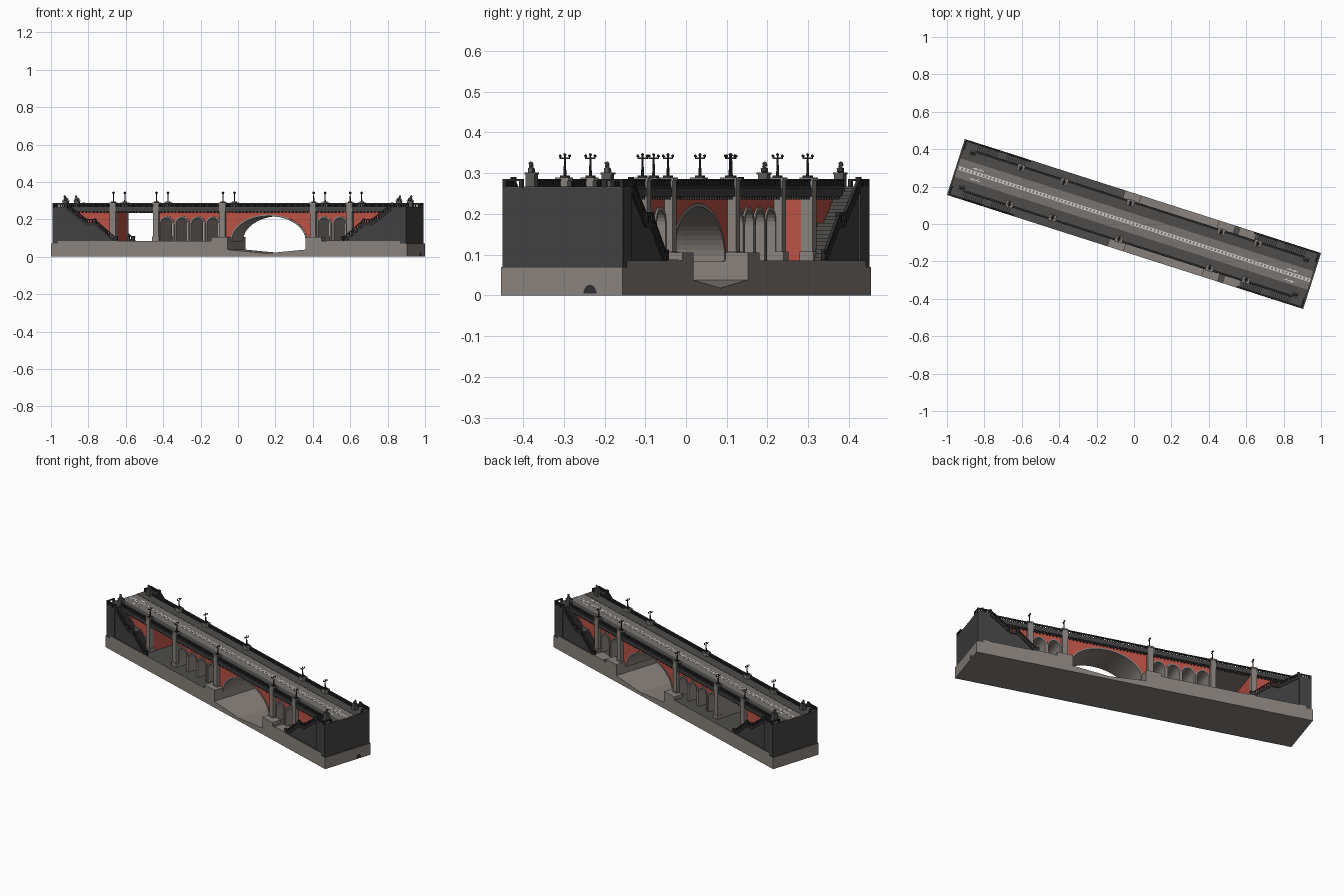
import bpy, bmesh, math
from mathutils import Matrix, Vector

if "Cube" in bpy.data.objects:
    bpy.data.objects.remove(bpy.data.objects["Cube"])

ANGLE = math.atan2(-0.61, 1.905)      # whole bridge is turned in plan


def mat(name, r, g, b):
    m = bpy.data.materials.new(name)
    m.diffuse_color = (r, g, b, 1)
    m.use_nodes = True
    m.node_tree.nodes["Principled BSDF"].inputs["Base Color"].default_value = m.diffuse_color
    return m


STONE = mat("warm_grey_stone", .25, .225, .205)
RED = mat("red_wall", .50, .085, .06)
DARK = mat("dark_stone", .052, .052, .053)
GROUND = mat("dark_ground", .075, .073, .07)
ROAD = mat("road_grey", .19, .175, .165)
WHITE = mat("road_paint", .62, .61, .59)
IRON = mat("dark_iron", .028, .028, .03)
STATUE = mat("statue_grey", .10, .097, .092)


def finish(name, bm, mats, rule=None):
    bmesh.ops.recalc_face_normals(bm, faces=bm.faces)
    if rule:
        for f in bm.faces:
            f.material_index = rule(f.normal, f.calc_center_median())
    me = bpy.data.meshes.new(name)
    bm.to_mesh(me)
    bm.free()
    for m in mats:
        me.materials.append(m)
    ob = bpy.data.objects.new(name, me)
    ob.rotation_euler.z = ANGLE
    bpy.context.collection.objects.link(ob)
    return ob


def box(bm, u0, u1, v0, v1, z0, z1):
    m = Matrix.Translation(((u0 + u1) / 2, (v0 + v1) / 2, (z0 + z1) / 2)) @ Matrix.Diagonal(
        (abs(u1 - u0), abs(v1 - v0), abs(z1 - z0), 1))
    bmesh.ops.create_cube(bm, size=1, matrix=m)


def prism(bm, pts, v0, v1):
    """Extrude a (u, z) profile across the bridge."""
    f = bm.faces.new([bm.verts.new((u, v0, z)) for u, z in pts])
    r = bmesh.ops.extrude_face_region(bm, geom=[f])
    bmesh.ops.translate(bm, vec=(0, v1 - v0, 0),
                        verts=[g for g in r["geom"] if isinstance(g, bmesh.types.BMVert)])


def ball(bm, c, r, stretch=(1, 1, 1)):
    bmesh.ops.create_icosphere(bm, subdivisions=1, radius=r,
                               matrix=Matrix.Translation(c) @ Matrix.Diagonal((*stretch, 1)))


def arch(c, hw, spring, rise, n):
    return [(c - hw * math.cos(math.pi * i / n), spring + rise * math.sin(math.pi * i / n))
            for i in range(n + 1)]


B = .085                                          # ground height
PIERS = [-.667, -.425, -.052, .457, .662]
SMALL = [-.37, -.282, -.195, -.108, .515, .604]   # arcade centres
SMALL_HW = .034
BIG = dict(c=.204, hw=.207, spring=.085, rise=.132, n=32)

# base with the V shaped river channel
bm = bmesh.new()
prism(bm, [(-1, 0), (1, 0), (1, .07), (.96, .07), (.96, B), (.428, B), (.428, .038), (.21, .018),
           (-.008, .038), (-.008, B), (-.96, B), (-.96, .07), (-1, .07)], -.157, .157)
finish("base", bm, [STONE, GROUND], lambda n, c: int(n.z > .5 and c.z > .06))

# raised river banks and a paved patch
bm = bmesh.new()
for s in (-1, 1):
    box(bm, -.10, -.008, s * .098, s * .157, .08, .105)
    box(bm, .428, .52, s * .098, s * .157, .08, .105)
    box(bm, .55, .635, s * .098, s * .157, .08, .088)
finish("river_banks", bm, [STONE])

# main red body: rectangular underpass, arcade and big river arch in one profile
openings = [[(-.652, B), (-.652, .24), (-.44, .24), (-.44, B)]]
for c in SMALL[:4]:
    openings.append([(c - SMALL_HW, B)] + arch(c, SMALL_HW, .172, .036, 12) + [(c + SMALL_HW, B)])
openings.append(arch(**BIG))
for c in SMALL[4:]:
    openings.append([(c - SMALL_HW, B)] + arch(c, SMALL_HW, .172, .036, 12) + [(c + SMALL_HW, B)])
profile = [(-.93, B - .003)]
for o in openings:
    profile += [(o[0][0], B - .003)] + o + [(o[-1][0], B - .003)]
profile += [(.93, B - .003), (.93, .246), (-.93, .246)]
bm = bmesh.new()
prism(bm, profile, -.096, .096)
bmesh.ops.remove_doubles(bm, verts=bm.verts, dist=1e-5)
finish("arched_wall", bm, [RED, STONE],
       lambda n, c: int(abs(n.y) < .5 and -.645 < c.x < .7))

# stone rings round the arches
bm = bmesh.new()
for s in (-1, 1):
    for c in SMALL:
        w = SMALL_HW + .009
        inner = [(c - SMALL_HW, B)] + arch(c, SMALL_HW, .172, .036, 12) + [(c + SMALL_HW, B)]
        outer = [(c - w, B)] + arch(c, w, .172, .045, 12) + [(c + w, B)]
        prism(bm, inner + outer[::-1], s * .094, s * .101)
    big = arch(**BIG)
    ring = arch(.204, .216, .085, .141, 32)
    prism(bm, big + ring[::-1], s * .094, s * .099)
finish("arch_rings", bm, [STONE])

# pilasters with plinth and cap
bm = bmesh.new()
for s in (-1, 1):
    for u in PIERS:
        box(bm, u - .016, u + .016, s * .088, s * .117, .08, .285)
        box(bm, u - .020, u + .020, s * .085, s * .121, .08, .108)
        box(bm, u - .019, u + .019, s * .085, s * .120, .281, .289)
finish("pilasters", bm, [STONE])

# deck slab with bracket cornice
bm = bmesh.new()
box(bm, -.985, .985, -.115, .115, .243, .263)
for s in (-1, 1):
    for i in range(91):
        u = -.9 + i * .02
        box(bm, u - .004, u + .004, s * .094, s * .112, .235, .244)
finish("deck_cornice", bm, [DARK])

# end abutments
bm = bmesh.new()
for s in (-1, 1):
    box(bm, s * .92, s * .993, -.155, .155, .069, .263)
finish("abutments", bm, [DARK])

# pavements and road
bm = bmesh.new()
for s in (-1, 1):
    box(bm, -.992, .992, s * .052, s * .113, .262, .267)
    for e in (-1, 1):
        box(bm, e * .92, e * .992, s * .113, s * .154, .262, .267)
finish("pavements", bm, [GROUND])
bm = bmesh.new()
box(bm, -.992, .992, -.054, .054, .262, .2655)
finish("road", bm, [ROAD])

# painted centre lines, hatching and arrows
bm = bmesh.new()
for s in (-1, 1):
    box(bm, -.99, .99, s * .006, s * .0095, .265, .2664)
for i in range(99):
    u = -.98 + i * .02
    box(bm, u, u + .011, -.006, .006, .265, .2664)
for e in (-1, 1):
    for v in (-.036, .022):
        box(bm, e * .85, e * .89, v - .002, v + .002, .265, .2664)
        f = bm.faces.new([bm.verts.new(p) for p in (
            (e * .89, v - .007, .2664), (e * .915, v, .2664), (e * .89, v + .007, .2664))])
        box(bm, e * .865, e * .869, v, v + .010, .265, .2664)
finish("road_markings", bm, [WHITE])

# stairs: two flights with a landing at each corner
flight = [(.925, .263)]
for (ua, za, ub, zb) in ((.915, .263, .80, .178), (.755, .178, .645, B)):
    n = 10
    for i in range(n):
        u = ua + (ub - ua) * i / n
        flight += [(u, za + (zb - za) * i / n), (u, za + (zb - za) * (i + 1) / n)]
flight += [(.635, B), (.635, B - .004), (.925, B - .004)]
line = [(.925, .268), (.915, .268), (.80, .183), (.755, .183), (.645, .09), (.625, .09)]
steps, rails = bmesh.new(), bmesh.new()
for e in (-1, 1):
    for s in (-1, 1):
        prism(steps, [(e * u, z) for u, z in flight], s * .095, s * .15)
        # solid stringer and handrail along the outside
        prism(rails, [(e * u, z) for u, z in line] +
              [(e * u, z - .016) for u, z in line[::-1]], s * .149, s * .155)
        prism(rails, [(e * u, z + .019) for u, z in line] +
              [(e * u, z + .013) for u, z in line[::-1]], s * .148, s * .156)
        for (u0, z0), (u1, z1) in zip(line, line[1:]):
            k = max(1, round(abs(u1 - u0) / .013))
            for i in range(k):
                u, z = u0 + (u1 - u0) * i / k, z0 + (z1 - z0) * i / k
                box(rails, e * u - .003, e * u + .003, s * .149, s * .155, z - .004, z + .016)
        for u, z in ((.915, .263), (.80, .178), (.755, .178), (.635, B)):
            box(rails, e * u - .006, e * u + .006, s * .146, s * .157, z, z + .027)
finish("stairs", steps, [DARK, GROUND], lambda n, c: int(abs(n.y) < .5))
finish("stair_railings", rails, [IRON])

# balustrades along the deck and round the end platforms
bm = bmesh.new()
for s in (-1, 1):
    box(bm, -.92, .92, s * .104, s * .114, .280, .286)
    box(bm, -.92, .92, s * .105, s * .113, .263, .2695)
    for i in range(142):
        u = -.917 + i * .013
        box(bm, u - .0032, u + .0032, s * .106, s * .112, .266, .282)
    for e in (-1, 1):
        box(bm, e * .92, e * .992, s * .147, s * .155, .280, .286)
        box(bm, e * .984, e * .992, s * .112, s * .155, .280, .286)
        for i in range(6):
            u = e * (.925 + i * .0125)
            box(bm, u - .003, u + .003, s * .148, s * .154, .264, .282)
        for v in (.112, .155):
            box(bm, e * .982, e * .993, s * (v - .009), s * v, .263, .286)
finish("balustrades", bm, [IRON])

# lamps standing on the pilasters
bm = bmesh.new()
for s in (-1, 1):
    for u in PIERS:
        v = s * .1
        box(bm, u - .010, u + .010, v - .010, v + .010, .265, .294)
        bmesh.ops.create_cone(bm, cap_ends=True, segments=8, radius1=.004, radius2=.002,
                              depth=.052, matrix=Matrix.Translation((u, v, .318)))
        box(bm, u - .0015, u + .0015, v - .013, v + .013, .335, .338)
        for d in (-.012, 0, .012):
            ball(bm, (u, v + d, .342 + (.003 if d == 0 else 0)), .0042)
finish("street_lamps", bm, [IRON])

# seated animal statues on pedestals at the ends
bm = bmesh.new()
for e in (-1, 1):
    for s in (-1, 1):
        u, v = e * .935, s * .098
        box(bm, u - .014, u + .014, v - .012, v + .012, .263, .298)
        box(bm, u - .016, u + .016, v - .014, v + .014, .296, .301)
        ball(bm, (u - e * .004, v, .307), .009, (1.2, .9, .9))
        ball(bm, (u + e * .003, v, .312), .008, (.9, .8, 1.4))
        ball(bm, (u + e * .006, v, .322), .007)
        box(bm, u + e * .007, u + e * .011, v - .006, v + .006, .300, .312)
finish("statues", bm, [STATUE])

# half round drain on the end of the base
bm = bmesh.new()
arc = [(.073 + .017 * math.cos(math.pi * i / 10), .004 + .022 * math.sin(math.pi * i / 10))
       for i in range(11)]
bm.faces.new([bm.verts.new((1.0006, v, z)) for v, z in arc])
finish("drain", bm, [IRON])
